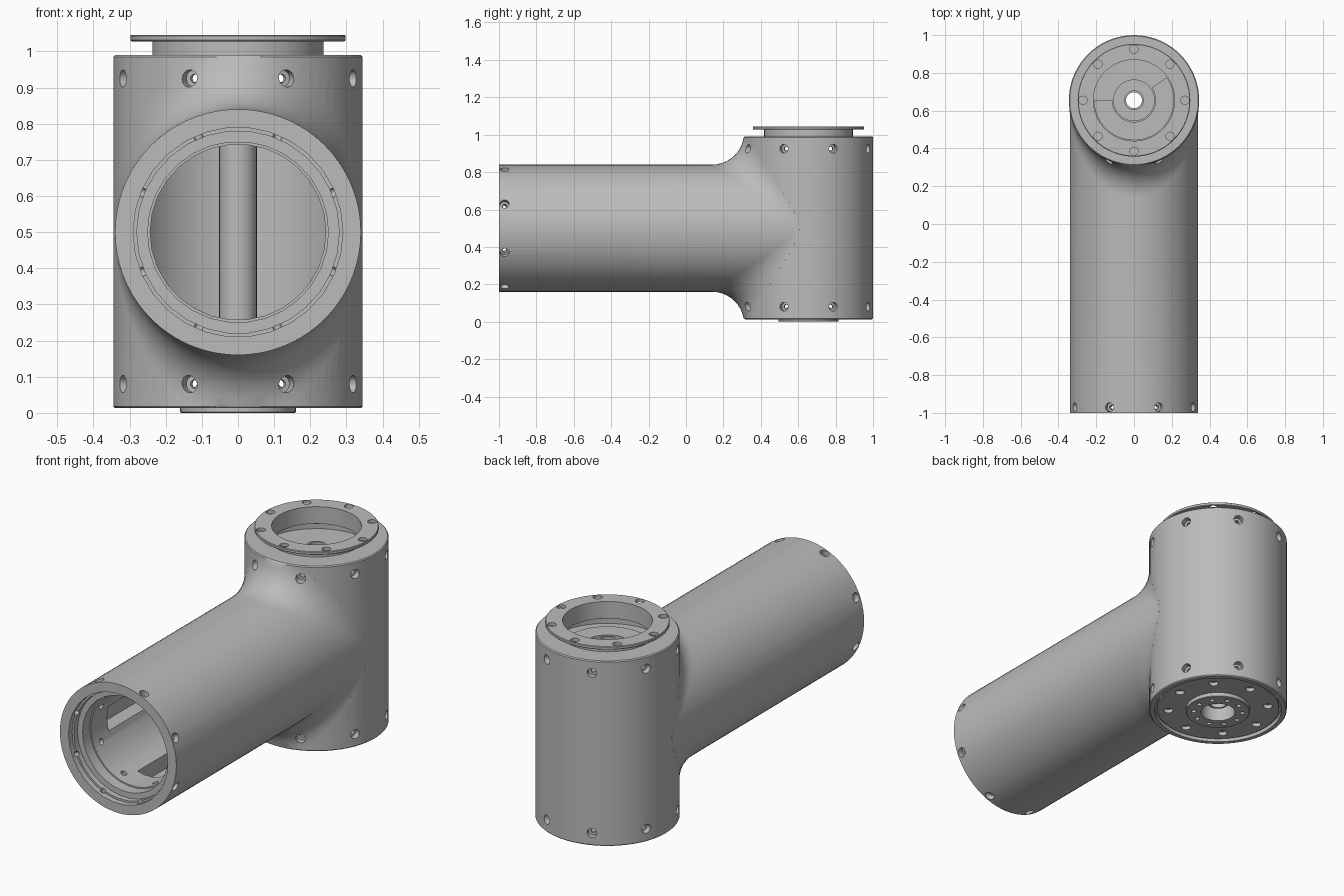
import bpy, bmesh
from math import pi, sin, cos, sqrt, radians
from mathutils import Matrix, Vector

if "Cube" in bpy.data.objects:
    bpy.data.objects.remove(bpy.data.objects["Cube"])

R, YC = 0.345, 0.655           # upright housing
r, ZC = 0.34, 0.50             # arm tube
FILLET = 0.17
BOTTOM, TOP = 0.013, 0.99

grey = bpy.data.materials.new("machined_grey")
grey.use_nodes = True
grey.diffuse_color = (0.5, 0.5, 0.5, 1)
grey.node_tree.nodes["Principled BSDF"].inputs["Base Color"].default_value = (0.5, 0.5, 0.5, 1)

UPRIGHT = Matrix.Translation((0, YC, 0))
ARM = Matrix.Translation((0, 0, ZC)) @ Matrix.Rotation(-pi / 2, 4, 'X')   # local z -> +y


def spin_z(a):
    return Matrix.Rotation(a, 4, 'Z')


def lathe(bm, profile, segs, matrix, closed=False):
    """Revolve (radius, height) points about local z."""
    part = bmesh.new()
    vs = [part.verts.new((p[0], 0, p[1])) for p in profile]
    es = [part.edges.new(pair) for pair in zip(vs, vs[1:])]
    if closed:
        es.append(part.edges.new((vs[-1], vs[0])))
    bmesh.ops.spin(part, geom=vs + es, cent=(0, 0, 0), axis=(0, 0, 1),
                   angle=2 * pi, steps=segs)
    bmesh.ops.remove_doubles(part, verts=part.verts, dist=1e-5)
    bmesh.ops.recalc_face_normals(part, faces=part.faces)
    part.transform(matrix)
    mesh = bpy.data.meshes.new("temp")
    part.to_mesh(mesh)
    part.free()
    bm.from_mesh(mesh)
    bpy.data.meshes.remove(mesh)


def finish(name, bm):
    mesh = bpy.data.meshes.new(name)
    bm.to_mesh(mesh)
    bm.free()
    mesh.materials.append(grey)
    ob = bpy.data.objects.new(name, mesh)
    bpy.context.collection.objects.link(ob)
    return ob


def turned(name, profile, segs, matrix, closed=False):
    bm = bmesh.new()
    lathe(bm, profile, segs, matrix, closed)
    return finish(name, bm)


def combine(target, tool, operation='DIFFERENCE'):
    mod = target.modifiers.new("cut", 'BOOLEAN')
    mod.operation, mod.solver, mod.object = operation, 'EXACT', tool
    bpy.context.view_layer.objects.active = target
    bpy.ops.object.modifier_apply(modifier=mod.name)
    bpy.data.objects.remove(tool)


def rod(radius, low, high):
    return [(0, low), (radius, low), (radius, high), (0, high)]


def stepped_hole(radius):
    return [(0, 0.2), (0.012, 0.2), (0.012, radius - 0.03), (0.024, radius - 0.03),
            (0.024, radius + 0.1), (0, radius + 0.1)]


def ring_of_rods(count, ring_radius, radius, low, high):
    bm = bmesh.new()
    for i in range(count):
        m = UPRIGHT @ spin_z(2 * pi * i / count) @ Matrix.Translation((ring_radius, 0, 0))
        lathe(bm, rod(radius, low, high), 16, m)
    return finish("hole_cutter", bm)


def filleted_arm(segs=72, steps=10):
    """Tube that flares into the upright with a rolling-ball fillet."""
    bm = bmesh.new()
    rings = [[] for _ in range(steps + 3)]
    for i in range(segs):
        a = 2 * pi * i / segs
        n1 = Vector((sin(a), 0, cos(a)))
        x = (r + FILLET) * sin(a)
        dy = -sqrt((R + FILLET) ** 2 - x * x)
        n2 = Vector((x, dy, 0)).normalized()
        centre = Vector((x, YC + dy, ZC + (r + FILLET) * cos(a)))
        points = [Vector((r * sin(a), -1, ZC + r * cos(a)))]
        for k in range(steps + 1):
            points.append(centre - FILLET * n1.slerp(n2, k / steps))
        last = points[-1]
        points.append(Vector((last.x * 0.9, YC, last.z)))
        for ring, p in zip(rings, points):
            p.z = min(max(p.z, BOTTOM + 0.005), TOP - 0.005)
            ring.append(bm.verts.new(p))
    for one, two in zip(rings, rings[1:]):
        for i in range(segs):
            j = (i + 1) % segs
            bm.faces.new((one[i], one[j], two[j], two[i]))
    bm.faces.new(rings[0])
    bm.faces.new(rings[-1])
    bmesh.ops.recalc_face_normals(bm, faces=bm.faces)
    return finish("arm", bm)


# Housing: upright cylinder joined to the arm
housing = turned("housing", [(0, BOTTOM), (R - 0.005, BOTTOM), (R, BOTTOM + 0.005),
                             (R, TOP - 0.005), (R - 0.005, TOP), (0, TOP)], 72, UPRIGHT)
combine(housing, filleted_arm(), 'UNION')

# Bores of the upright and of the arm
combine(housing, turned("upright_bore", [(0, -0.1), (0.318, -0.1), (0.318, 0.035), (0.3, 0.035),
                                         (0.3, 0.95), (0.225, 0.95), (0.225, 1.1), (0, 1.1)],
                        64, UPRIGHT))
combine(housing, turned("arm_bore", [(0, -1.1), (0.29, -1.1), (0.29, -0.97), (0.28, -0.97),
                                     (0.28, -0.94), (0.25, -0.94), (0.25, -0.88),
                                     (0.243, -0.88), (0.243, YC), (0, YC)], 30, ARM))

# Screw holes around both ends of the upright and the mouth of the arm
holes = bmesh.new()
for i in range(8):
    a = pi / 8 + i * pi / 4
    tilt = Matrix.Rotation(pi / 2, 4, 'Y')
    for z in (0.08, 0.925):
        lathe(holes, stepped_hole(R), 16, Matrix.Translation((0, YC, z)) @ spin_z(a) @ tilt)
    out = Matrix.Translation((0, -0.97, ZC)) @ Matrix.Rotation(a, 4, 'Y') @ tilt
    lathe(holes, stepped_hole(r), 16, out)
    inner = Matrix.Translation((0, -0.82, ZC)) @ Matrix.Rotation(a, 4, 'Y') @ tilt
    lathe(holes, rod(0.016, 0.2, 0.28), 12, inner)
combine(housing, finish("hole_cutter", holes))

# Long recesses in the arm's inner wall
slots = bmesh.new()
for i in range(4):
    m = (Matrix.Translation((0, -0.52, ZC)) @ Matrix.Rotation(i * pi / 2, 4, 'Y')
         @ Matrix.Translation((0.25, 0, 0)) @ Matrix.Diagonal((0.12, 0.45, 0.13, 1)))
    bmesh.ops.create_cube(slots, size=1, matrix=m)
combine(housing, finish("slot_cutter", slots))

# Output flange on top, with its bolt holes
flange = turned("top_flange", [(0.215, 0.955), (0.237, 0.955), (0.237, 1.028), (0.295, 1.028),
                               (0.298, 1.031), (0.298, 1.042), (0.295, 1.045),
                               (0.215, 1.045)], 64, UPRIGHT, True)
combine(flange, ring_of_rods(8, 0.27, 0.022, 1.0, 1.1))

# Disc, raised sector and hollow shaft inside the flange
turned("inner_disc", [(0.042, 0.87), (0.299, 0.87), (0.299, 0.89), (0.11, 0.89),
                      (0.11, 0.90), (0.042, 0.90)], 48, UPRIGHT, True)
turned("hollow_shaft", [(0.042, 0.05), (0.052, 0.05), (0.052, 0.94), (0.042, 0.94)],
       32, UPRIGHT, True)
sector = bmesh.new()
arc = [radians(-180 + 215 * i / 30) for i in range(31)]
outline = [(0.212 * cos(a), 0.212 * sin(a)) for a in arc]
outline += [(0.115 * cos(a), 0.115 * sin(a)) for a in reversed(arc)]
face = sector.faces.new([sector.verts.new((x, YC + y, 0.885)) for x, y in outline])
grown = bmesh.ops.extrude_face_region(sector, geom=[face])["geom"]
bmesh.ops.translate(sector, vec=(0, 0, 0.03),
                    verts=[v for v in grown if isinstance(v, bmesh.types.BMVert)])
bmesh.ops.recalc_face_normals(sector, faces=sector.faces)
finish("raised_sector", sector)

# Bottom cover and the hub ring below it
cover = turned("bottom_cover", [(0.1, 0.022), (0.305, 0.022), (0.305, 0.05), (0.1, 0.05)],
               64, UPRIGHT, True)
combine(cover, ring_of_rods(8, 0.25, 0.023, 0, 0.042))
hub = turned("bottom_hub", [(0.085, 0.0), (0.157, 0.0), (0.16, 0.003), (0.16, 0.04),
                            (0.085, 0.1)], 48, UPRIGHT, True)
combine(hub, ring_of_rods(10, 0.122, 0.012, -0.1, 0.025))

# Smooth round surfaces, keep edges sharp
bpy.ops.object.select_all(action='DESELECT')
for ob in bpy.context.collection.objects:
    if ob.type == 'MESH' and grey.name in ob.data.materials:
        ob.select_set(True)
        bpy.context.view_layer.objects.active = ob
bpy.ops.object.shade_smooth_by_angle(angle=radians(30))
